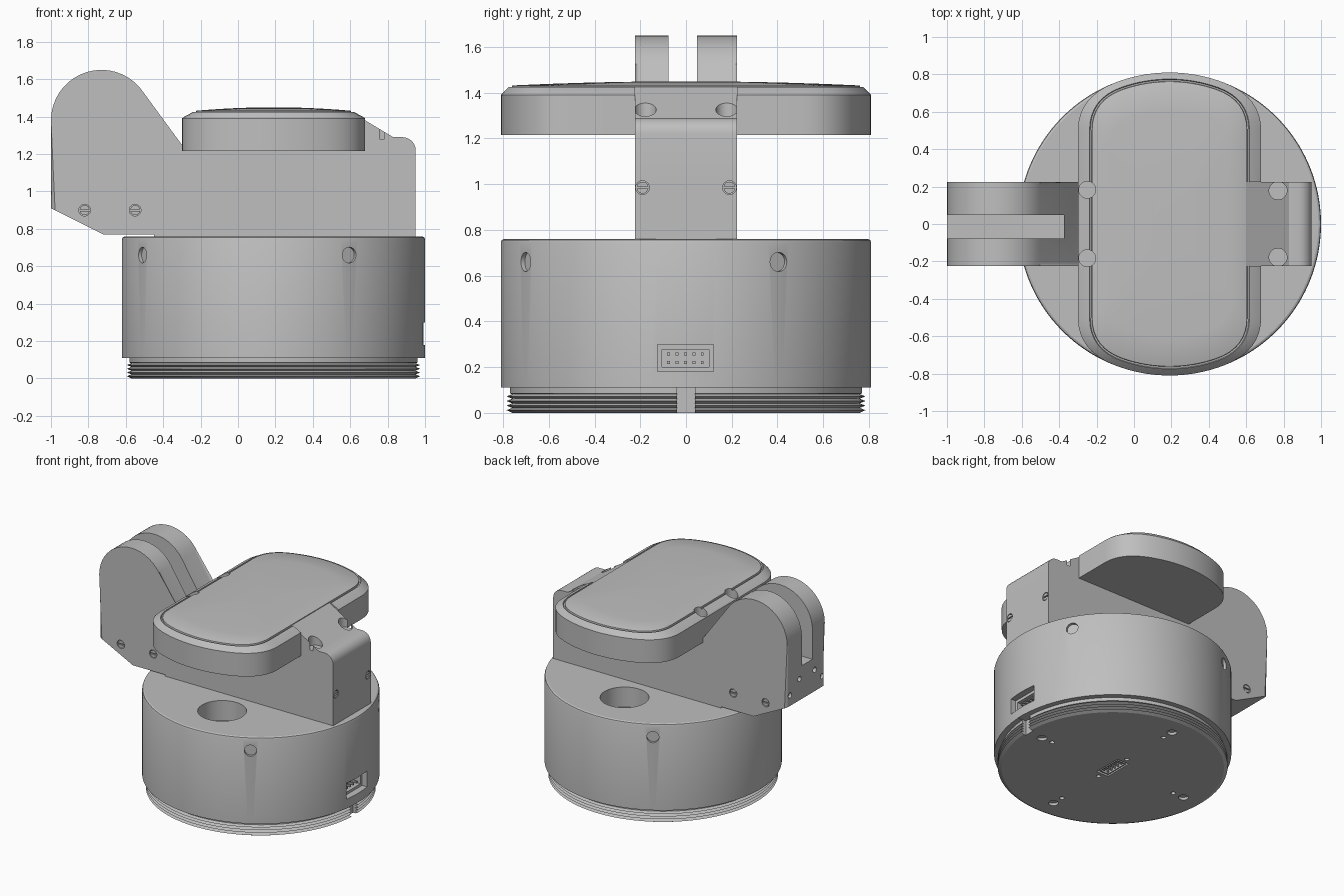
import bpy, bmesh, math
from math import sin, cos, radians
from mathutils import Vector, Matrix

cube = bpy.data.objects.get("Cube")
if cube:
    bpy.data.objects.remove(cube, do_unlink=True)

grey = bpy.data.materials.new("machined_grey")
grey.use_nodes = True
grey.diffuse_color = (0.52, 0.52, 0.52, 1)
grey.node_tree.nodes["Principled BSDF"].inputs["Base Color"].default_value = (0.52, 0.52, 0.52, 1)

CX = 0.19            # axis of the round housing
HALF = 0.224         # half width of the arm
X, Y, Z = Vector((1, 0, 0)), Vector((0, 1, 0)), Vector((0, 0, 1))


def make(name, bm):
    bmesh.ops.recalc_face_normals(bm, faces=bm.faces)
    mesh = bpy.data.meshes.new(name)
    bm.to_mesh(mesh)
    bm.free()
    mesh.materials.append(grey)
    ob = bpy.data.objects.new(name, mesh)
    bpy.context.collection.objects.link(ob)
    return ob


def activate(ob):
    bpy.ops.object.select_all(action='DESELECT')
    ob.select_set(True)
    bpy.context.view_layer.objects.active = ob


def cut(ob, bm):
    cutter = make("cutter", bm)
    cutter.hide_render = True
    mod = ob.modifiers.new("cut", 'BOOLEAN')
    mod.operation, mod.solver, mod.object = 'DIFFERENCE', 'EXACT', cutter
    activate(ob)
    bpy.ops.object.modifier_apply(modifier=mod.name)
    bpy.data.objects.remove(cutter, do_unlink=True)


def smooth(ob):
    activate(ob)
    bpy.ops.object.shade_smooth_by_angle(angle=radians(25))


def box(bm, lo, hi):
    lo, hi = Vector(lo), Vector(hi)
    m = Matrix.Translation((lo + hi) / 2) @ Matrix.Diagonal((hi - lo).to_4d())
    m[3][3] = 1
    bmesh.ops.create_cube(bm, size=1, matrix=m)


def frame(pos, axis):
    return Matrix.Translation(pos) @ axis.to_track_quat('Z', 'Y').to_matrix().to_4x4()


def cyl(bm, pos, axis, r, a, b, seg=32):
    m = frame(Vector(pos) + axis * (a + b) / 2, axis)
    bmesh.ops.create_cone(bm, cap_ends=True, segments=seg, radius1=r, radius2=r, depth=b - a, matrix=m)


def loft(rings):
    bm = bmesh.new()
    loops = [[bm.verts.new(p) for p in ring] for ring in rings]
    for lo, hi in zip(loops, loops[1:]):
        for i in range(len(lo)):
            bm.faces.new((lo[i - 1], lo[i], hi[i], hi[i - 1]))
    bm.faces.new(loops[0])
    bm.faces.new(loops[-1])
    return bm


heads, recesses = bmesh.new(), bmesh.new()


def screw(host, pos, axis, r, depth, arms=2, reach=0.1):
    """Bore in the host, a head sunk in it and a cross or single slot in the head."""
    pos = Vector(pos)
    cyl(host, pos, axis, r, -depth, reach)
    top = 0.014 - depth
    cyl(heads, pos, axis, r * 0.86, -depth - 0.01, top)
    m = frame(pos + axis * top, axis)
    for size in [(r * 1.25, r * 0.3, 0.02), (r * 0.3, r * 1.25, 0.021)][:arms]:
        if arms == 1:
            size = (r * 2.2, r * 0.3, 0.02)
        bmesh.ops.create_cube(recesses, size=1, matrix=m @ Matrix.Diagonal((*size, 1)))


# Round housing with threaded foot
profile = [(0.76, 0)]
for i in range(4):
    profile += [(0.785, 0.012 + 0.02 * i), (0.76, 0.022 + 0.02 * i)]
profile += [(0.77, 0.085), (0.77, 0.11), (0.81, 0.11), (0.81, 0.745), (0.806, 0.755), (0.796, 0.76)]
turns = [2 * math.pi * (i + 0.5) / 144 for i in range(144)]
housing = make("round_housing", loft([[(CX + r * cos(t), r * sin(t), z) for t in turns] for r, z in profile]))

c = bmesh.new()
box(c, (0.93, -0.04, -0.1), (1.2, 0.04, 0.112))             # key slot
box(c, (0.95, -0.125, 0.18), (1.2, 0.12, 0.30))             # side port
box(c, (CX - 0.05, -0.11, -0.1), (CX + 0.05, 0.11, 0.03))   # bottom port
for s in (-1, 1):
    cyl(c, (CX, s * 0.46, 0.76), Z, 0.167, -0.15, 0.1, 48)  # round openings
    cyl(c, (CX, s * 0.15, 0), -Z, 0.016, -0.02, 0.1, 16)
for k in range(4):
    t = radians(30 + 90 * k)
    d = Vector((cos(t), sin(t), 0))
    screw(c, CX * X + 0.81 * d + 0.66 * Z, d, 0.042, 0.02)
    d = Vector((round(cos(k * math.pi / 2)), round(sin(k * math.pi / 2)), 0))
    screw(c, CX * X + 0.63 * d, -Z, 0.034, 0.02)
    cyl(c, CX * X + 0.54 * d, -Z, 0.017, -0.03, 0.1, 16)
cut(housing, c)

c = bmesh.new()
box(c, (0.88, -0.105, 0.20), (1.2, 0.10, 0.278))            # inner socket
cut(housing, c)
smooth(housing)

# Connector pins
pins = bmesh.new()
for i in range(5):
    for j in (-1, 1):
        y, z = -0.0025 + 0.037 * (i - 2), 0.239 + 0.019 * j
        box(pins, (0.87, y - 0.006, z - 0.006), (0.94, y + 0.006, z + 0.006))
        y = 0.035 * (i - 2)
        box(pins, (CX + 0.018 * j - 0.005, y - 0.005, 0.004), (CX + 0.018 * j + 0.005, y + 0.005, 0.04))
make("connector_pins", pins)
shell = bmesh.new()
box(shell, (CX - 0.04, -0.095, 0.002), (CX + 0.04, 0.095, 0.035))
shell = make("bottom_connector_shell", shell)
c = bmesh.new()
box(c, (CX - 0.032, -0.087, -0.1), (CX + 0.032, 0.087, 0.028))
cut(shell, c)

# Arm with forked end, extruded from its side profile
side = [(0.95, 0.755), (-0.45, 0.755), (-0.45, 0.77), (-0.72, 0.77), (-1, 0.91)]
for i in range(19):
    t = radians(180 - i * 147.3 / 18)
    side.append((-0.73 + 0.27 * cos(t), 1.38 + 0.27 * sin(t)))
side += [(-0.3, 1.21), (-0.28, 1.3), (0.53, 1.3), (0.605, 1.425), (0.83, 1.29)]
for i in range(7):
    t = radians(90 - 15 * i)
    side.append((0.88 + 0.07 * cos(t), 1.22 + 0.07 * sin(t)))
bm = loft([[(x, y, z) for x, z in side] for y in (-HALF, HALF)])
rim = [e for e in bm.edges if abs(e.verts[0].co.y - e.verts[1].co.y) < 0.01
       and all(v.co.x < -0.29 and v.co.z > 0.9 for v in e.verts)]
bmesh.ops.bevel(bm, geom=rim, offset=0.022, segments=3, profile=0.5, affect='EDGES')
arm = make("forked_arm", bm)

c = bmesh.new()
box(c, (-1.2, -0.077, 1.16), (-0.375, 0.049, 2))            # fork slot
for s in (-1, 1):
    screw(c, (0.77, s * 0.178, 1.33), Z, 0.048, 0.05)
    screw(c, (0.95, s * 0.19, 0.985), X, 0.03, 0.016, 1)
    for x in (-0.82, -0.55):
        screw(c, (x, s * HALF, 0.9), s * Y, 0.031, 0.016, 1)
    cyl(c, (-1, -0.014 + s * 0.09, 1.07), -X, 0.02, -0.05, 0.1, 16)
    cyl(c, (-1, s * 0.19, 0.99), -X, 0.02, -0.02, 0.1, 16)
cut(arm, c)
smooth(arm)


# Cap: a disc trimmed by two straight sides with rounded corners
def outline(hw, r, z, f=1.0):
    u = 0.6 * hw
    v = math.sqrt(r * r - u * u)
    start, ctrl, end = Vector((hw, 0.5)), Vector((hw, v - (hw - u) * u / v)), Vector((u, v))
    quarter = [Vector((hw, 0.25))]
    for i in range(9):
        t = i / 8
        quarter.append(start * (1 - t) ** 2 + ctrl * 2 * t * (1 - t) + end * t * t)
    a = math.atan2(v, u)
    for i in range(1, 9):
        t = a + (math.pi / 2 - a) * i / 8
        quarter.append(Vector((r * cos(t), r * sin(t))))
    half = quarter + [Vector((-p.x, p.y)) for p in quarter[-2::-1]]
    full = half + [-p for p in half]
    return [(CX + p.x * f, p.y * f, z) for p in full]


rings = [outline(0.49, 0.81, 1.215), outline(0.49, 0.81, 1.39), outline(0.482, 0.804, 1.397),
         outline(0.428, 0.775, 1.426), outline(0.424, 0.771, 1.418), outline(0.416, 0.763, 1.418),
         outline(0.414, 0.761, 1.43)]
rings += [outline(0.41, 0.757, 1.45 - 0.018 * f * f, f) for f in (1, 0.8, 0.6, 0.4, 0.2)]
cap = make("top_cap", loft(rings))

c = bmesh.new()
box(c, (0.61, -HALF, 1), (0.9, HALF, 1.6))                  # clearance for the arm
for s in (-1, 1):
    screw(c, (-0.25, s * 0.183, 1.40), Z, 0.045, 0.04)
cut(cap, c)
smooth(cap)

# Screw heads
screws = make("screw_heads", heads)
cut(screws, recesses)
smooth(screws)
